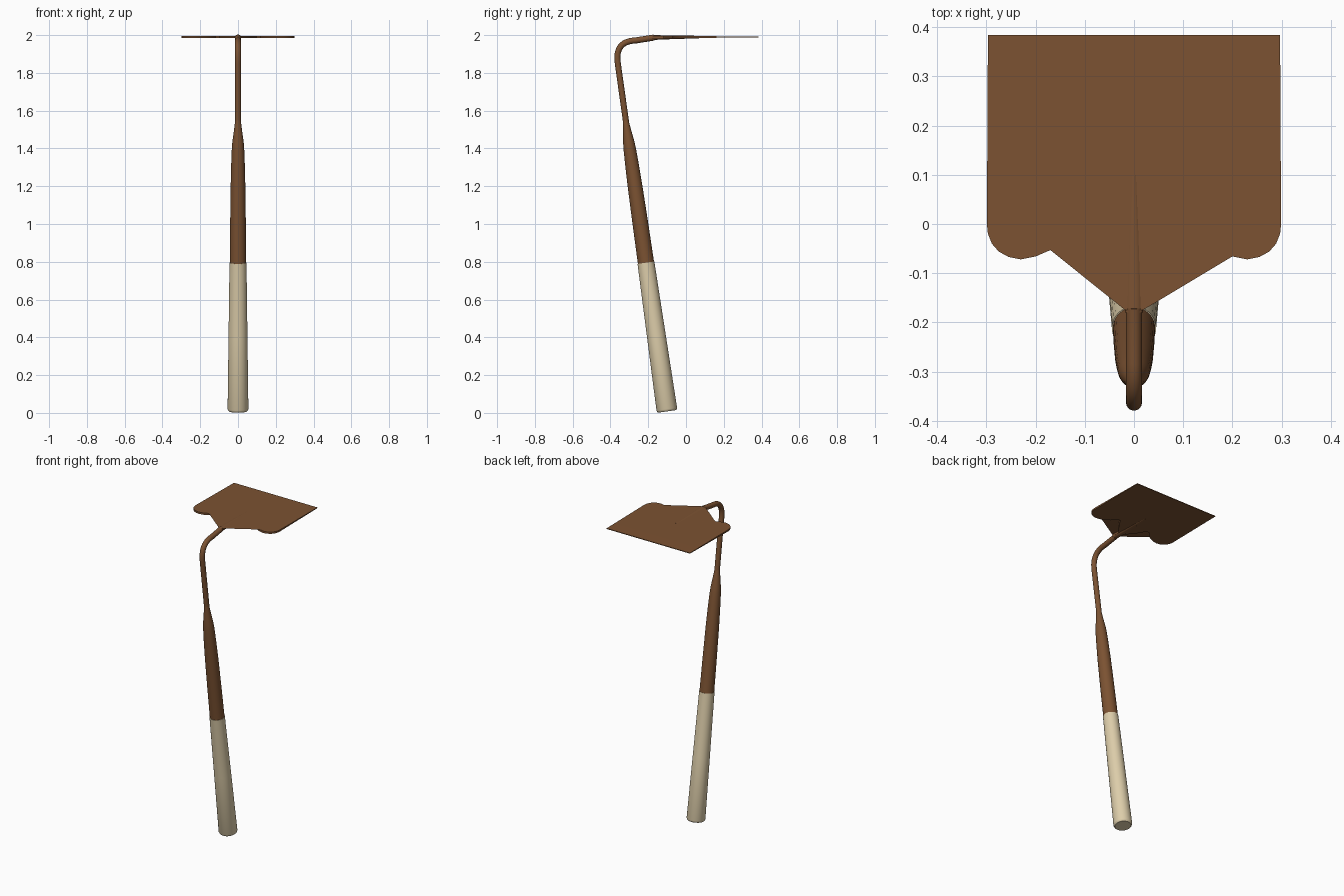
import bpy, bmesh
from math import sin, cos, pi
from mathutils import Vector

if "Cube" in bpy.data.objects:
    bpy.data.objects.remove(bpy.data.objects["Cube"])


def material(name, rgb):
    m = bpy.data.materials.new(name)
    m.diffuse_color = (*rgb, 1)
    m.use_nodes = True
    m.node_tree.nodes["Principled BSDF"].inputs["Base Color"].default_value = m.diffuse_color
    return m


rust = material("rusty_iron", (0.20, 0.085, 0.032))
wood = material("pale_wood", (0.72, 0.61, 0.40))


def finish(bm, name, mat, angle=0.6):
    bmesh.ops.recalc_face_normals(bm, faces=bm.faces)
    me = bpy.data.meshes.new(name)
    bm.to_mesh(me)
    bm.free()
    me.materials.append(mat)
    ob = bpy.data.objects.new(name, me)
    bpy.context.collection.objects.link(ob)
    bpy.ops.object.select_all(action='DESELECT')
    ob.select_set(True)
    bpy.context.view_layer.objects.active = ob
    bpy.ops.object.shade_smooth_by_angle(angle=angle)
    return ob


def tube(name, stations, mat, n=32):
    """Sweep circles along a path in the YZ plane; stations are (y, z, half width, half depth)."""
    bm = bmesh.new()
    rings = []
    pts = [Vector((0, s[0], s[1])) for s in stations]
    for i, (y, z, w, d) in enumerate(stations):
        t = (pts[min(i + 1, len(pts) - 1)] - pts[max(i - 1, 0)]).normalized()
        side = Vector((1, 0, 0))
        up = t.cross(side)
        rings.append([bm.verts.new(pts[i] + side * w * cos(2 * pi * k / n) + up * d * sin(2 * pi * k / n))
                      for k in range(n)])
    for a, b in zip(rings, rings[1:]):
        for k in range(n):
            bm.faces.new((a[k], a[(k + 1) % n], b[(k + 1) % n], b[k]))
    bm.faces.new(rings[0])
    bm.faces.new(rings[-1])
    return finish(bm, name, mat)


# Leaning shaft axis shared by the handle and socket
BASE = Vector((0, -0.100, 0.008))
AXIS = Vector((0, -0.141, 0.990))


def shaft(name, profile, mat):
    st = []
    for t, r in profile:
        p = BASE + AXIS * t
        st.append((p.y, p.z, r, r))
    return tube(name, st, mat)


# Wooden handle with a softened butt
shaft("handle", [(0, 0.047), (0.004, 0.052), (0.012, 0.055), (0.4, 0.050), (0.795, 0.045)], wood)

# Iron socket tapering to the neck
shaft("socket", [(0.79, 0.043), (1.0, 0.0415), (1.2, 0.039), (1.32, 0.036), (1.40, 0.033),
                 (1.44, 0.030), (1.49, 0.023), (1.53, 0.018), (1.56, 0.015)], rust)

# Bent neck: straight, a rounded bend, then a gentle rise to the blade
path = [Vector((-0.316, 1.53)), Vector((-0.361, 1.85))]
p0, p1, p2 = Vector((-0.361, 1.85)), Vector((-0.379, 1.968)), Vector((-0.265, 1.972))
for i in range(1, 13):
    t = i / 12
    path.append(p0 * (1 - t) ** 2 + p1 * 2 * t * (1 - t) + p2 * t * t)
path.append(Vector((-0.17, 1.987)))
tube("neck", [(p.x, p.y, 0.016, 0.016) for p in path], rust)

# Tang fading out under and over the blade
tube("tang", [(-0.18, 1.987, 0.018, 0.013), (-0.12, 1.988, 0.018, 0.011),
              (-0.03, 1.989, 0.014, 0.009), (0.10, 1.990, 0.007, 0.0055)], rust)

# Blade: mirrored half outline, thinning toward the cutting edge
half = [(0.018, -0.175), (0.018, -0.12), (0.085, -0.035), (0.091, -0.015), (0.098, -0.004),
        (0.118, -0.004), (0.128, -0.018), (0.145, -0.036), (0.17, -0.053), (0.20, -0.066),
        (0.23, -0.072), (0.255, -0.067), (0.275, -0.056), (0.289, -0.040), (0.297, -0.020),
        (0.299, 0.0), (0.297, 0.384)]
outline = half + [(-x, y) for x, y in reversed(half)]
bm = bmesh.new()
top, bottom = [], []
for x, y in outline:
    h = 0.006 - 0.004 * min(1, max(0, (y + 0.07) / 0.454))
    top.append(bm.verts.new((x, y, 1.990 + h)))
    bottom.append(bm.verts.new((x, y, 1.990 - h)))
bm.faces.new(top)
bm.faces.new(bottom[::-1])
for i in range(len(top)):
    j = (i + 1) % len(top)
    bm.faces.new((top[i], bottom[i], bottom[j], top[j]))
bmesh.ops.triangulate(bm, faces=[f for f in bm.faces if len(f.verts) > 4])
finish(bm, "blade", rust)
